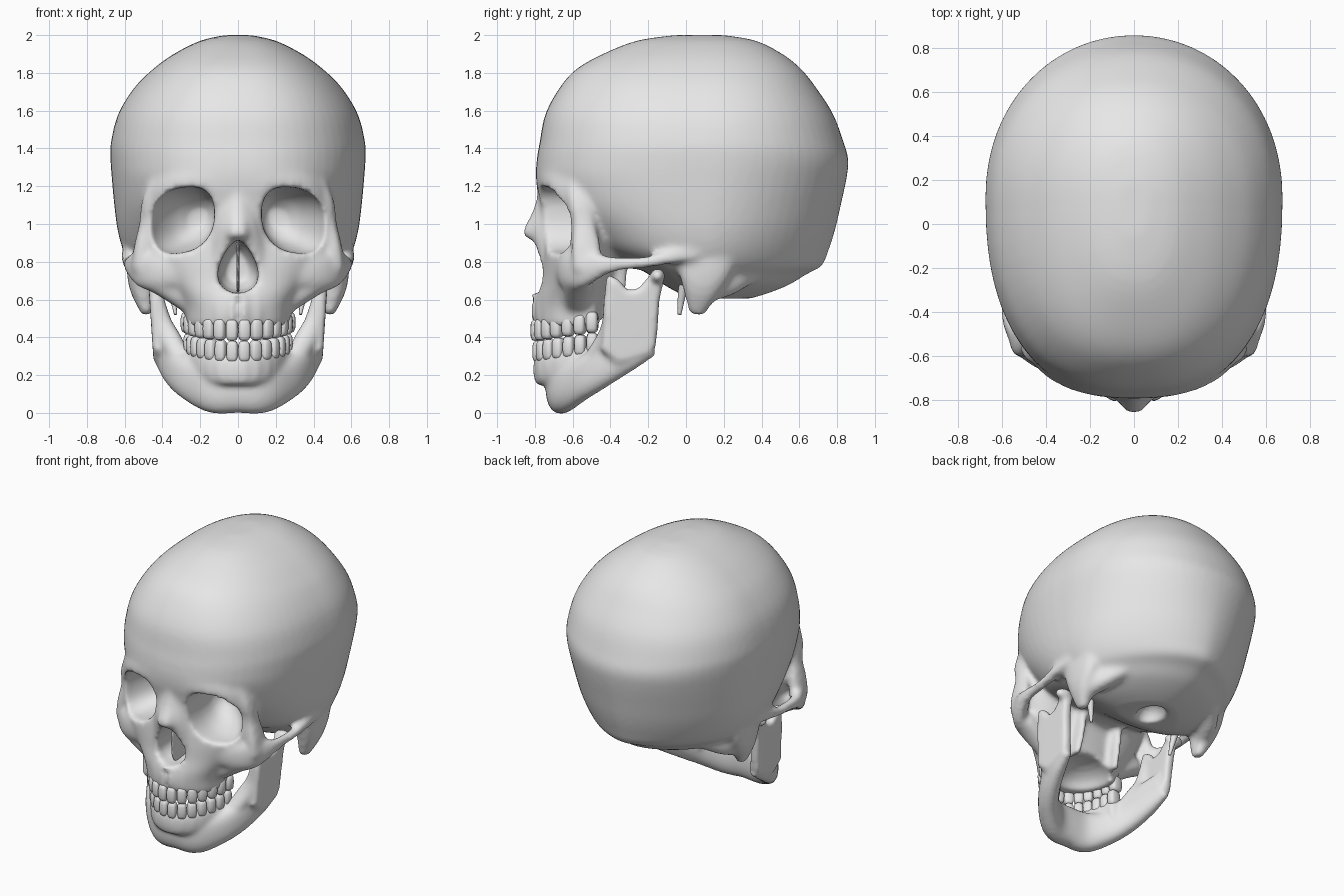
import bpy
import bmesh
from math import sin, cos, pi, atan2, hypot, radians
from mathutils import Vector, Matrix

if "Cube" in bpy.data.objects:
    bpy.data.objects.remove(bpy.data.objects["Cube"])

bone = bpy.data.materials.new("bone_grey")
bone.use_nodes = True
bone.diffuse_color = (0.8, 0.8, 0.8, 1)
bone.node_tree.nodes["Principled BSDF"].inputs["Base Color"].default_value = (0.8, 0.8, 0.8, 1)


# ---------- helpers ----------
def spline(rows, k=6):
    """Catmull-Rom resampling of a list of equal-length tuples."""
    out = []
    for i in range(len(rows) - 1):
        quad = [rows[max(i - 1, 0)], rows[i], rows[i + 1], rows[min(i + 2, len(rows) - 1)]]
        for j in range(k):
            t = j / k
            out.append(tuple(
                b + 0.5 * t * (c - a + t * (2*a - 5*b + 4*c - d + t * (3*(b - c) + d - a)))
                for a, b, c, d in zip(*quad)))
    return out + [tuple(rows[-1])]


def power(v, p):
    return abs(v) ** p * (1 if v >= 0 else -1)


def angles(n):
    return [2 * pi * i / n for i in range(n)]


def skin(bm, rings):
    """Bridge rings of points and cap both ends."""
    loops = [[bm.verts.new(p) for p in ring] for ring in rings]
    n = len(loops[0])
    for a, b in zip(loops, loops[1:]):
        for i in range(n):
            j = (i + 1) % n
            bm.faces.new((a[i], a[j], b[j], b[i]))
    bm.faces.new(loops[0][::-1])
    bm.faces.new(loops[-1])


def egg_stack(bm, rows, mid, low, high):
    """Stack of egg outlines: height, front, back, half width.
    The back gets more pointed from height high down to height low."""
    rings = []
    for z, front, back, half in spline(rows):
        blend = min(max((z - low) / (high - low), 0), 1)
        ring = []
        for t in angles(64):
            p = 2 / (1.6 + 0.5 * blend if sin(t) > 0 else 2.4)
            depth = back - mid if sin(t) > 0 else mid - front
            ring.append((half * power(cos(t), p), mid + depth * power(sin(t), p), z))
        rings.append(ring)
    skin(bm, rings)


def tube(bm, rows, side=1, up=(0, 0, 1), k=6, n=20):
    """Oval tube through x, y, z, half thickness, half height."""
    rows = [(r[0] * side, *r[1:]) for r in spline(rows, k)]
    pts = [Vector(r[:3]) for r in rows]
    rings = []
    for i, r in enumerate(rows):
        along = pts[min(i + 1, len(pts) - 1)] - pts[max(i - 1, 0)]
        across = along.cross(Vector(up)).normalized()
        rise = across.cross(along).normalized()
        rings.append([pts[i] + across * r[3] * power(cos(t), 0.85) + rise * r[4] * power(sin(t), 0.85)
                      for t in angles(n)])
    skin(bm, rings)


def blob(bm, centre, half, p=1.0, turn=0.0, seg=20):
    verts = bmesh.ops.create_uvsphere(bm, u_segments=seg, v_segments=seg // 2, radius=1)["verts"]
    rot = Matrix.Rotation(turn, 3, 'Z')
    for v in verts:
        v.co = rot @ Vector([power(c, p) * h for c, h in zip(v.co, half)]) + Vector(centre)


def make(name, bm):
    bmesh.ops.recalc_face_normals(bm, faces=bm.faces[:])
    me = bpy.data.meshes.new(name)
    bm.to_mesh(me)
    bm.free()
    me.materials.append(bone)
    me.shade_smooth()
    ob = bpy.data.objects.new(name, me)
    bpy.context.collection.objects.link(ob)
    return ob


def fuse(ob, voxel, cutter=None):
    """Merge overlapping parts into one organic skin, carving the cutter out."""
    def remesh():
        m = ob.modifiers.new("fuse", 'REMESH')
        m.mode, m.voxel_size, m.use_smooth_shade = 'VOXEL', voxel, True
    remesh()
    if cutter:
        m = ob.modifiers.new("carve", 'BOOLEAN')
        m.operation, m.solver, m.object = 'DIFFERENCE', 'EXACT', cutter
        remesh()
    m = ob.modifiers.new("soften", 'SMOOTH')
    m.factor, m.iterations = 0.5, 8
    graph = bpy.context.evaluated_depsgraph_get()
    me = bpy.data.meshes.new_from_object(ob.evaluated_get(graph))
    ob.modifiers.clear()
    ob.data = me
    me.materials.clear()
    me.materials.append(bone)
    me.shade_smooth()


def arch(a, b, count=14, centre=-0.44):
    """Evenly spaced places on a dental arch: x, y, turn, how far back, half width."""
    ts = [radians(-86 + 172 * i / 400) for i in range(401)]
    pts = [(a * sin(t), centre - b * cos(t)) for t in ts]
    run = [0]
    for p, q in zip(pts, pts[1:]):
        run.append(run[-1] + hypot(q[0] - p[0], q[1] - p[1]))
    places = []
    for i in range(count):
        want = run[-1] * (i + 0.5) / count
        j = next(j for j, s in enumerate(run) if s >= want)
        t = ts[j]
        places.append((*pts[j], atan2(b * sin(t), a * cos(t)), 1 - cos(t), run[-1] / count / 2))
    return places


upper, lower = arch(0.265, 0.355), arch(0.25, 0.345)

# ---------- cranium and face ----------
bm = bmesh.new()
egg_stack(bm, [(2.0, -.06, .2, .07), (1.97, -.26, .37, .2), (1.9, -.44, .51, .34),
               (1.82, -.58, .61, .45), (1.72, -.67, .69, .55), (1.58, -.745, .78, .635),
               (1.43, -.775, .835, .673), (1.34, -.79, .86, .675), (1.24, -.79, .85, .668),
               (1.1, -.72, .82, .655), (.97, -.59, .79, .638), (.86, -.46, .755, .608),
               (.78, -.28, .72, .565), (.735, -.2, .64, .52), (.68, -.12, .55, .45),
               (.635, -.04, .44, .34), (.605, .02, .34, .22)], 0.12, 0.75, 1.4)
egg_stack(bm, [(1.38, -.74, -.3, .34), (1.28, -.79, -.3, .43), (1.2, -.79, -.3, .475),
               (1.1, -.77, -.3, .485), (1.0, -.755, -.32, .48), (.9, -.75, -.34, .48),
               (.8, -.76, -.36, .44), (.7, -.77, -.39, .38), (.62, -.79, -.41, .32),
               (.55, -.795, -.42, .285), (.46, -.785, -.43, .275)], -0.52, 0, 0.4)
# nasal bones with a broad base, and the spine under the opening
tube(bm, [(0, -.735, 1.14, .06, .05), (0, -.735, 1.05, .09, .07), (0, -.745, .96, .115, .075),
          (0, -.735, .86, .14, .06), (0, -.72, .76, .15, .06)], up=(0, 1, 0))
tube(bm, [(0, -.74, 1.14, .04, .05), (0, -.765, 1.05, .05, .05), (0, -.815, .96, .055, .045),
          (0, -.825, .925, .05, .04)], up=(0, 1, 0))
blob(bm, (0, -.79, .645), (.03, .05, .03))
# central base between the jaw joints
tube(bm, [(0, -.45, .84, .2, .08), (0, -.22, .82, .17, .065), (0, .06, .72, .12, .07)])
for s in (1, -1):
    # cheekbone and arch
    tube(bm, [(.28, -.63, .77, .07, .1), (.40, -.61, .75, .06, .105), (.49, -.56, .755, .05, .1),
              (.545, -.485, .775, .04, .075), (.57, -.41, .785, .034, .048),
              (.578, -.32, .79, .03, .034), (.582, -.2, .8, .03, .032),
              (.585, -.08, .825, .035, .036), (.575, .06, .85, .035, .045)], s)
    # buttress between cheekbone and upper jaw
    tube(bm, [(.46, -.56, .72, .07, .07), (.37, -.57, .67, .08, .07), (.22, -.58, .56, .06, .06)], s)
    # outer rim of the eye socket
    tube(bm, [(.525, -.52, .76, .045, .08), (.51, -.53, .88, .04, .08), (.485, -.54, 1.0, .038, .06),
              (.472, -.56, 1.12, .036, .065), (.42, -.58, 1.24, .04, .06)], s, up=(0, 1, 0))
    # mastoid, its ridge running back, and plates behind the palate
    tube(bm, [(.52, .12, .95, .07, .17), (.52, .1, .77, .07, .15), (.505, .08, .65, .065, .1),
              (.48, .055, .52, .028, .038)], s, up=(0, 1, 0))
    tube(bm, [(.49, .09, .66, .055, .08), (.44, .22, .69, .06, .07), (.34, .36, .75, .05, .05)], s)
    tube(bm, [(.15, -.36, .82, .03, .06), (.15, -.38, .65, .025, .06), (.16, -.4, .5, .022, .04)],
         s, up=(0, 1, 0))
# upper tooth roots
for x, y, turn, back, w in upper:
    blob(bm, (x, y, .54 + .05 * back), (w * .8, .028, .1), turn=turn)
skull = make("skull", bm)

# sockets, nose opening, palate and openings under the skull
bm = bmesh.new()
for s in (1, -1):
    rings = []
    for y, cx, cz, r in spline([(-.95, .3, 1.02, .172), (-.68, .297, 1.02, .172), (-.57, .28, 1.02, .158),
                                (-.46, .24, 1.025, .115), (-.39, .21, 1.03, .05)]):
        rings.append([(s * (cx + r * power(cos(t), .85)), y,
                       cz + r * power(sin(t), .82) - .2 * r * cos(t)) for t in angles(40)])
    skin(bm, rings)
    blob(bm, (.63 * s, -.03, .775), (.07, .03, .03))
skin(bm, [[(.1 * f * cos(t) * (1 - .4 * sin(t)), y, .775 + .14 * f * sin(t)) for t in angles(40)]
          for y, f in ((-.95, 1), (-.7, 1), (-.6, .9), (-.52, .6))])
blob(bm, (0, -.5, .43), (.2, .23, .14))
blob(bm, (0, .17, .6), (.09, .11, .1))
cutter = make("opening_cutter", bm)
cutter.hide_render = True
fuse(skull, 0.016, cutter)
bpy.data.objects.remove(cutter)

# ---------- nasal septum ----------
bm = bmesh.new()
blob(bm, (0, -.62, .775), (.009, .13, .15), .6)
make("nasal_septum", bm)

# ---------- thin spikes below the ears ----------
bm = bmesh.new()
for s in (1, -1):
    tube(bm, [(.37, .0, .74, .03, .025), (.35, -.02, .64, .02, .022), (.33, -.035, .52, .008, .01)],
         s, up=(0, 1, 0), n=8)
make("styloid_spikes", bm)

# ---------- lower jaw ----------
bm = bmesh.new()
half = [(0, -.665, .0, .28, .078), (.13, -.65, .0, .28, .078), (.25, -.56, .065, .29, .068),
        (.328, -.45, .135, .35, .064), (.38, -.32, .22, .46, .058), (.408, -.2, .295, .5, .038)]
half = [(x, y, (a + b) / 2, w, (b - a) / 2) for x, y, a, b, w in half]
tube(bm, [(-r[0], *r[1:]) for r in half[:0:-1]] + half, n=32)
# ridge that holds the lower teeth
tube(bm, [(x, y + .013, .23 + .06 * back, .036, .085) for x, y, turn, back, w in lower], k=3)
for x, y, turn, back, w in lower:
    blob(bm, (x, y + .005, .23 + .06 * back), (w * .85, .034, .085), turn=turn)
# upright branch with its two horns and rounded edges
branch = [(-.36, .25), (-.19, .305), (-.16, .35), (-.15, .45), (-.14, .6), (-.115, .71),
          (-.15, .75), (-.2, .72), (-.25, .66), (-.31, .65), (-.36, .71), (-.41, .73),
          (-.435, .6), (-.44, .45), (-.45, .33)]
for s in (1, -1):
    skin(bm, [[(s * (x + .06 * (z - .3)), -.28 + (y + .28) * f, .48 + (z - .48) * f) for y, z in branch]
              for x, f in ((.385, .93), (.398, 1), (.432, 1), (.45, .9))])
    blob(bm, (.46 * s, -.15, .725), (.07, .04, .04))
    # front edge of the branch, sweeping down beside the molars
    tube(bm, [(.437, -.395, .71, .026, .03), (.428, -.4, .6, .04, .035), (.4, -.4, .48, .05, .045),
              (.36, -.42, .39, .06, .055), (.31, -.48, .3, .055, .05)], s, up=(0, 1, 0))
fuse(make("lower_jaw", bm), 0.014)

# ---------- teeth ----------
for name, places, height in (("upper_teeth", upper, .437), ("lower_teeth", lower, .325)):
    bm = bmesh.new()
    for x, y, turn, back, w in places:
        blob(bm, (x, y, height + .05 * back), (w * .97, .03 + .016 * back, .057), .6, turn, 16)
    make(name, bm)
